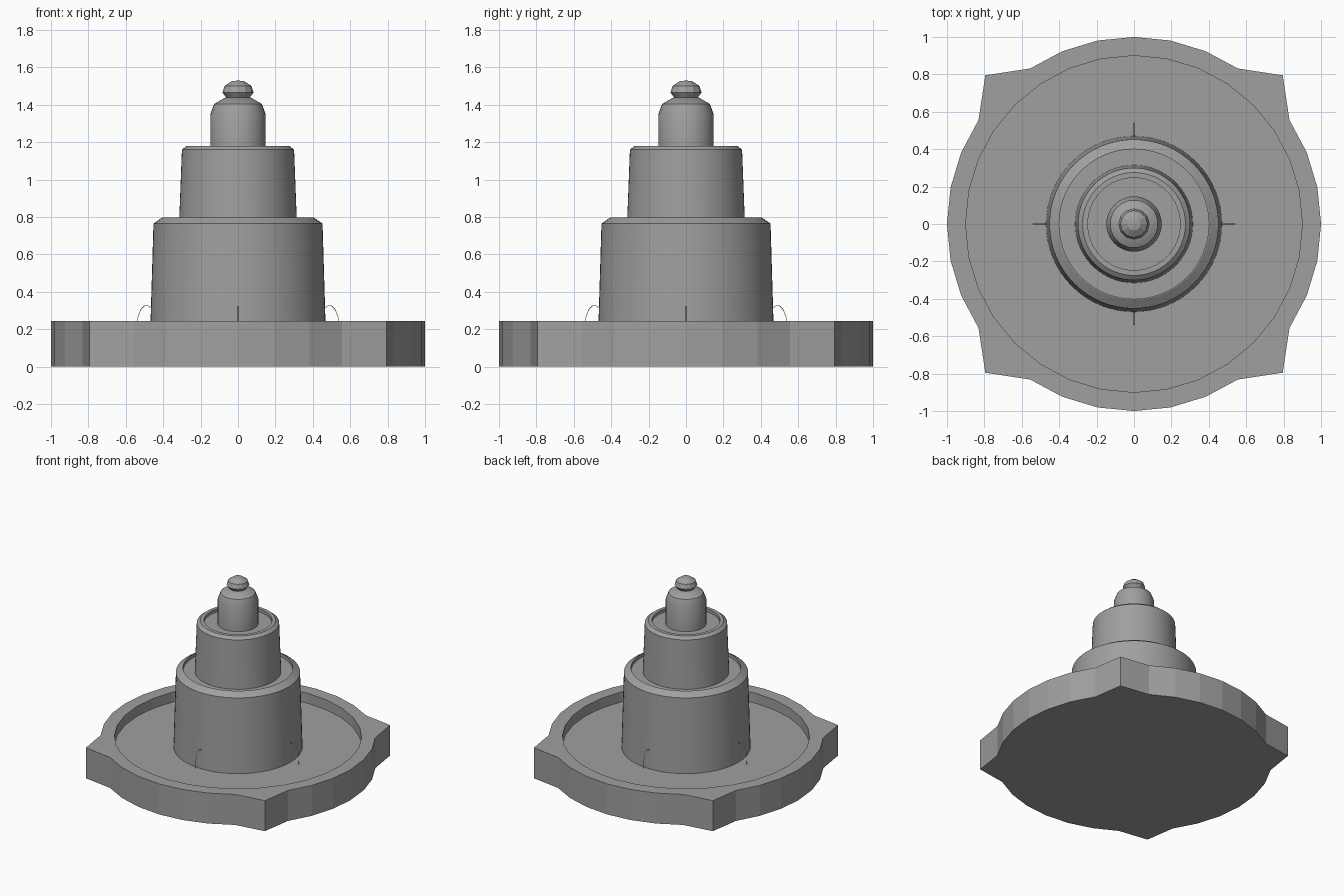
import bpy, bmesh, math

cube = bpy.data.objects.get("Cube")
if cube:
    bpy.data.objects.remove(cube, do_unlink=True)

stone = bpy.data.materials.new("grey stone")
stone.use_nodes = True
stone.diffuse_color = (0.35, 0.35, 0.35, 1)
stone.node_tree.nodes["Principled BSDF"].inputs["Base Color"].default_value = (0.35, 0.35, 0.35, 1)

RIM, FLOOR = 0.245, 0.165


def finish(name, bm, angle=None):
    bmesh.ops.recalc_face_normals(bm, faces=bm.faces)
    mesh = bpy.data.meshes.new(name)
    bm.to_mesh(mesh)
    bm.free()
    mesh.materials.append(stone)
    obj = bpy.data.objects.new(name, mesh)
    bpy.context.collection.objects.link(obj)
    if angle:
        bpy.ops.object.select_all(action='DESELECT')
        obj.select_set(True)
        bpy.context.view_layer.objects.active = obj
        bpy.ops.object.shade_smooth_by_angle(angle=math.radians(angle))
    return obj


def lathe(name, profile, sides, angle=None):
    """Spin (radius, height) points around z."""
    bm = bmesh.new()
    verts = [bm.verts.new((r, 0, z)) for r, z in profile]
    edges = [bm.edges.new(pair) for pair in zip(verts, verts[1:])]
    bmesh.ops.spin(bm, geom=verts + edges, cent=(0, 0, 0), axis=(0, 0, 1),
                   angle=math.tau, steps=sides, use_duplicate=False)
    bmesh.ops.remove_doubles(bm, verts=bm.verts, dist=0.0005)
    return finish(name, bm, angle)


# Basin: round outline with four square corners and a sunken round floor
bm = bmesh.new()
rings = [[] for _ in range(4)]
for i in range(32):
    a = math.tau * i / 32
    r = 0.795 * math.sqrt(2) if i % 8 == 4 else 1.0
    for ring, (rad, z) in zip(rings, ((r, 0), (r, RIM), (0.9, RIM), (0.9, FLOOR))):
        ring.append(bm.verts.new((rad * math.cos(a), rad * math.sin(a), z)))
for low, high in zip(rings, rings[1:]):
    for i in range(32):
        j = (i + 1) % 32
        bm.faces.new((low[i], low[j], high[j], high[i]))
bm.faces.new(rings[0])
bm.faces.new(rings[3])
finish("basin", bm)

# Stacked tiers, each with a chamfered rim and a shallow dish on top
lathe("lower_tier", [(0.47, FLOOR), (0.452, 0.765), (0.405, 0.797),
                     (0.4, 0.797), (0.4, 0.77), (0, 0.77)], 64, 25)
lathe("middle_tier", [(0.315, 0.765), (0.3, 1.16), (0.275, 1.18),
                      (0.247, 1.18), (0.247, 1.155), (0, 1.155)], 64, 25)
lathe("upper_column", [(0.148, 1.15), (0.148, 1.35), (0.127, 1.405),
                       (0.065, 1.44), (0, 1.44)], 32, 30)

# Faceted finial
lathe("finial", [(0, 1.43), (0.06, 1.435), (0.083, 1.465), (0.072, 1.5),
                 (0.035, 1.525), (0, 1.53)], 12)

# Four thin arching spouts at the foot of the tower
for i in range(4):
    a = math.tau * i / 4
    curve = bpy.data.curves.new("spout", 'CURVE')
    curve.dimensions = '3D'
    curve.bevel_depth = 0.0015
    curve.bevel_resolution = 0
    spline = curve.splines.new('POLY')
    path = [(0.46, 0.31), (0.48, 0.325), (0.5, 0.325), (0.52, 0.305),
            (0.535, 0.265), (0.54, FLOOR)]
    spline.points.add(len(path) - 1)
    for point, (r, z) in zip(spline.points, path):
        point.co = (r * math.cos(a), r * math.sin(a), z, 1)
    curve.materials.append(stone)
    bpy.context.collection.objects.link(bpy.data.objects.new("spout", curve))
